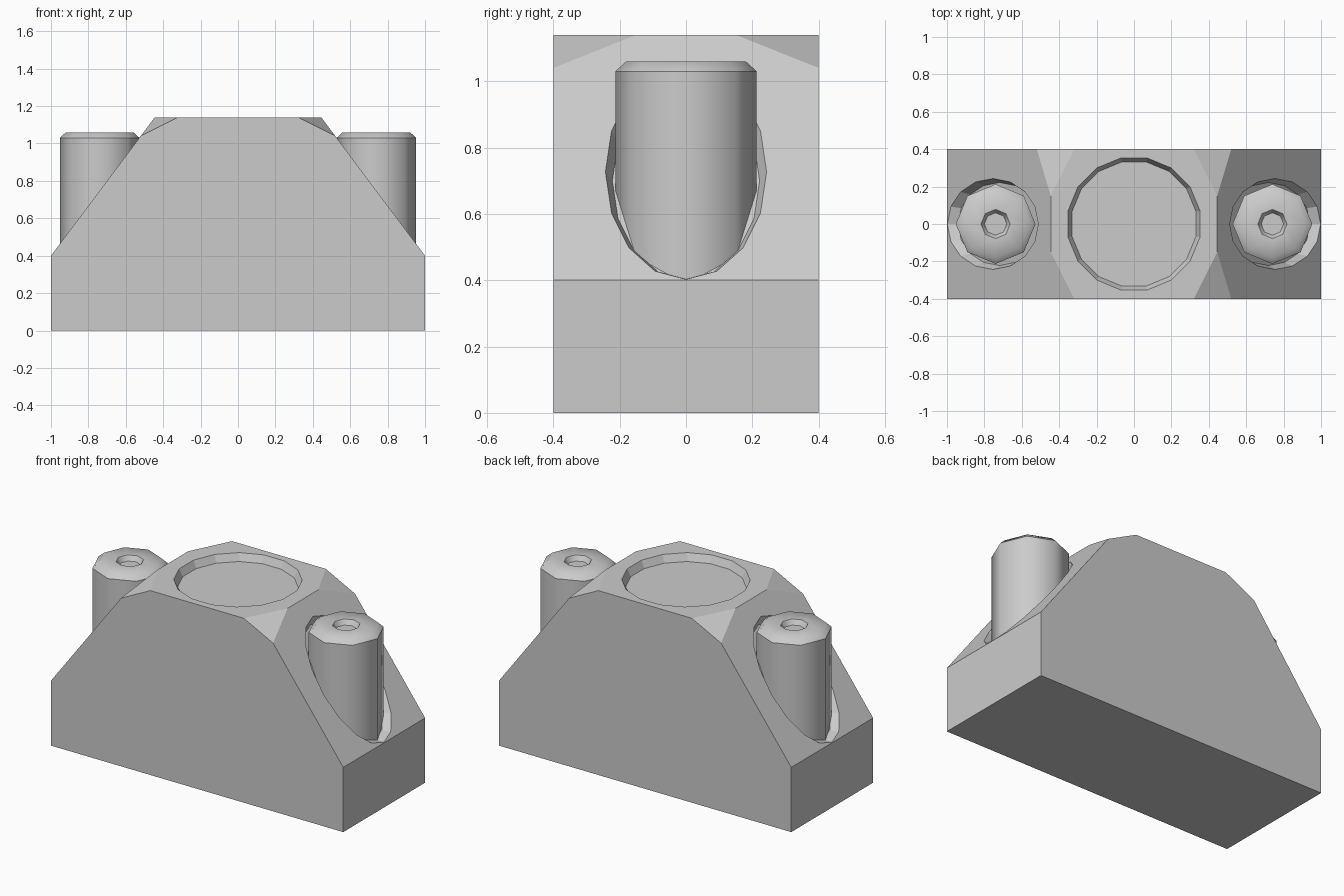
import bpy, bmesh, math
from mathutils import Matrix, Vector

cube = bpy.data.objects.get("Cube")
if cube:
    bpy.data.objects.remove(cube)

GREY = (0.6, 0.6, 0.6, 1.0)
grey = bpy.data.materials.new("plain_grey")
grey.use_nodes = True
grey.diffuse_color = GREY
for node in grey.node_tree.nodes:
    if node.type == 'BSDF_PRINCIPLED':
        node.inputs["Base Color"].default_value = GREY


def finish(bm, name):
    bmesh.ops.recalc_face_normals(bm, faces=bm.faces[:])
    mesh = bpy.data.meshes.new(name)
    bm.to_mesh(mesh)
    bm.free()
    mesh.materials.append(grey)
    obj = bpy.data.objects.new(name, mesh)
    bpy.context.collection.objects.link(obj)
    return obj


def lathe(name, profile, sides, offset=0.0, matrix=None):
    """Closed solid from (radius, height) rings, capped at both ends."""
    bm = bmesh.new()
    rings = []
    for r, z in profile:
        angles = [2 * math.pi * (i + offset) / sides for i in range(sides)]
        rings.append([bm.verts.new((r * math.cos(a), r * math.sin(a), z)) for a in angles])
    for low, high in zip(rings, rings[1:]):
        for i in range(sides):
            j = (i + 1) % sides
            bm.faces.new((low[i], low[j], high[j], high[i]))
    bm.faces.new(rings[0][::-1])
    bm.faces.new(rings[-1])
    if matrix:
        bm.transform(matrix)
    return finish(bm, name)


# Body: sloped block with clipped upper corners
bm = bmesh.new()
corners = [(1, .4, 0), (1, .4, .4), (.52, .4, 1.04), (.445, .15, 1.14), (.32, .4, 1.14)]
for sx in (-1, 1):
    for sy in (-1, 1):
        for x, y, z in corners:
            bm.verts.new((sx * x, sy * y, z))
bmesh.ops.convex_hull(bm, input=bm.verts[:])
bmesh.ops.dissolve_limit(bm, angle_limit=math.radians(0.5),
                         verts=bm.verts[:], edges=bm.edges[:])
body = finish(bm, "body")

# Tapered recesses: one round in the top, one in each slope
cutters = [lathe("top_recess_cutter", [(.338, -.045), (.36, 0), (.36, .1)], 16, 0.5,
                 Matrix.Translation((0, 0, 1.14)))]
for side, sx in (("left", 1), ("right", -1)):
    along = Vector((.6 * sx, 0, -.8))
    normal = Vector((.8 * sx, 0, .6))
    across = normal.cross(along)
    frame = Matrix((along, across, normal)).transposed().to_4x4()
    frame.translation = (.755 * sx, 0, .4 + .245 * 4 / 3)
    stretch = Matrix.Diagonal((1 / .6, 1, 1, 1))
    cutters.append(lathe(side + "_slope_cutter", [(.222, -.045), (.243, 0), (.243, .1)],
                         16, 0, frame @ stretch))
for cutter in cutters:
    cutter.hide_render = True
    cutter.hide_viewport = True
    cutter.display_type = 'WIRE'
    mod = body.modifiers.new(cutter.name, 'BOOLEAN')
    mod.operation = 'DIFFERENCE'
    mod.solver = 'EXACT'
    mod.object = cutter

# Posts: eight-sided, chamfered, with a small socket in the top
RIDGE = 1.03
post_profile = [(.213, .3), (.213, RIDGE), (.18, 1.06), (.078, 1.06), (.06, 1.03)]
for side, sx in (("left", 1), ("right", -1)):
    post = lathe(side + "_post", post_profile, 8, 0, Matrix.Translation((.74 * sx, 0, 0)))
    bm = bmesh.new()
    bm.from_mesh(post.data)
    for face in bm.faces:
        face.smooth = True
    for edge in bm.edges:
        radius = [math.hypot(v.co.x - .74 * sx, v.co.y) for v in edge.verts]
        level = abs(edge.verts[0].co.z - edge.verts[1].co.z) < .001
        on_rim = level and min(radius) > .2
        on_socket = level and max(radius) < .1
        if on_rim or on_socket:
            edge.smooth = False
    bm.to_mesh(post.data)
    bm.free()
